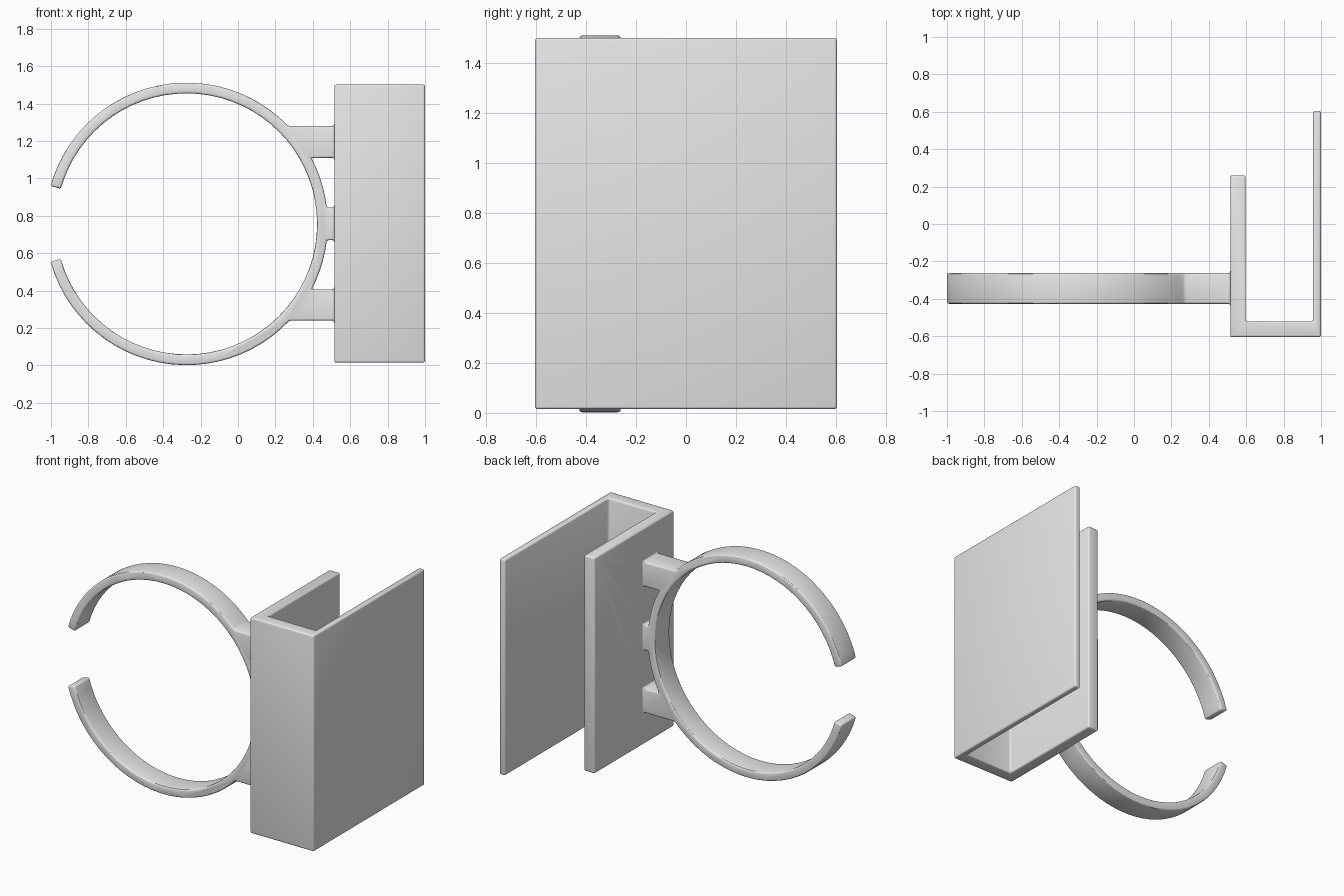
import bpy, bmesh
from math import sin, cos, asin, pi, radians, ceil

if "Cube" in bpy.data.objects:
    bpy.data.objects.remove(bpy.data.objects["Cube"])

grey = bpy.data.materials.new("light grey")
grey.use_nodes = True
grey.diffuse_color = (0.8, 0.8, 0.8, 1)
grey.node_tree.nodes["Principled BSDF"].inputs["Base Color"].default_value = (0.8, 0.8, 0.8, 1)

CX, CZ = -0.275, 0.757        # ring centre
OUTER, INNER = 0.755, 0.698   # ring radii
GAP = radians(164.4)          # where the open ring ends


def prism(name, points, offset):
    """Extrude a closed outline of 3D points along an offset vector."""
    bm = bmesh.new()
    face = bm.faces.new([bm.verts.new(p) for p in points])
    ext = bmesh.ops.extrude_face_region(bm, geom=[face])
    moved = [v for v in ext["geom"] if isinstance(v, bmesh.types.BMVert)]
    bmesh.ops.translate(bm, verts=moved, vec=offset)
    bmesh.ops.recalc_face_normals(bm, faces=bm.faces)
    mesh = bpy.data.meshes.new(name)
    bm.to_mesh(mesh)
    bm.free()
    mesh.materials.append(grey)
    obj = bpy.data.objects.new(name, mesh)
    bpy.context.collection.objects.link(obj)
    return obj


def arc(radius, start, end):
    n = max(2, ceil(abs(end - start) / (pi / 36)))
    return [(CX + radius * cos(start + (end - start) * i / n),
             CZ + radius * sin(start + (end - start) * i / n)) for i in range(n + 1)]


# Open ring with three arms, drawn as one outline
outline, angle = [], GAP
for top, bottom in ((1.28, 1.11), (0.845, 0.67), (0.407, 0.24)):
    outline += arc(OUTER, angle, asin((top - CZ) / OUTER))
    outline += [(0.555, top), (0.555, bottom)]
    angle = asin((bottom - CZ) / OUTER)
outline += arc(OUTER, angle, -GAP) + arc(INNER, -GAP, GAP)
ring = prism("ring", [(x, -0.427, z) for x, z in outline], (0, 0.165, 0))

# U-shaped bracket with one short and one long plate
u_shape = [(0.515, -0.605), (1, -0.605), (1, 0.605), (0.957, 0.605),
           (0.957, -0.52), (0.597, -0.52), (0.597, 0.26), (0.515, 0.26)]
holder = prism("ring_holder", [(x, y, 0.015) for x, y in u_shape], (0, 0, 1.487))

# Join ring and bracket, then round all edges and inner corners
bpy.context.view_layer.objects.active = holder
holder.select_set(True)
join = holder.modifiers.new("join", "BOOLEAN")
join.operation, join.solver, join.object = "UNION", "EXACT", ring
bpy.ops.object.modifier_apply(modifier="join")
bpy.data.objects.remove(ring)

bevel = holder.modifiers.new("rounding", "BEVEL")
bevel.width, bevel.segments = 0.011, 3
bevel.limit_method, bevel.angle_limit = "ANGLE", radians(30)
bevel.use_clamp_overlap = False
bpy.ops.object.modifier_apply(modifier="rounding")
bpy.ops.object.shade_smooth_by_angle(angle=radians(30))
